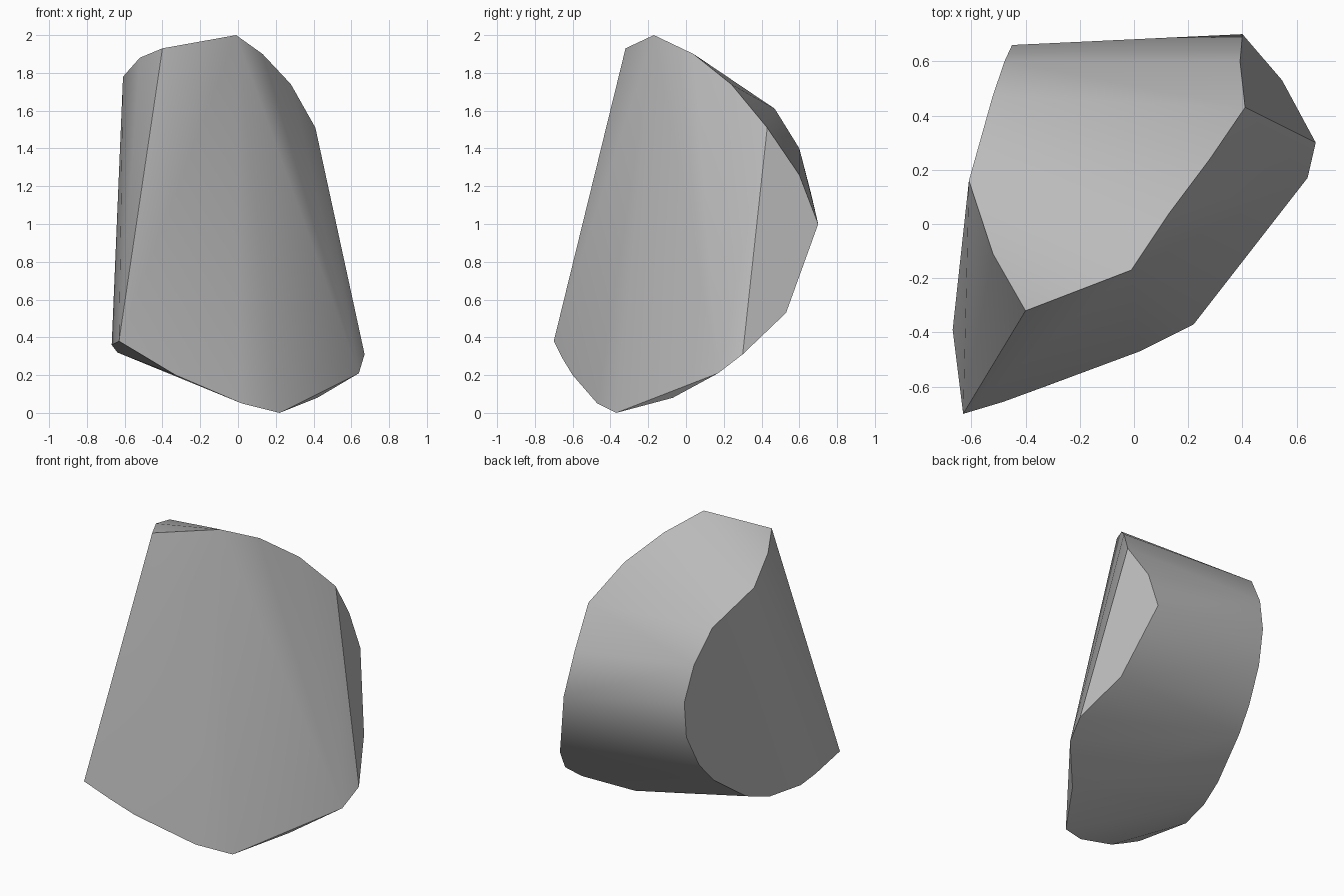
import bpy
import bmesh
import math
from mathutils import Vector

default_cube = bpy.data.objects.get("Cube")
if default_cube:
    bpy.data.objects.remove(default_cube, do_unlink=True)


def make_material(name, colour):
    material = bpy.data.materials.new(name)
    material.use_nodes = True
    material.diffuse_color = colour
    shader = material.node_tree.nodes["Principled BSDF"]
    shader.inputs["Base Color"].default_value = colour
    return material


def outline_on_plane(offset, slope_y, slope_z, outline):
    """Lift a side outline of (y, z) points onto a slanted cut plane."""
    return [Vector((offset + slope_y * y + slope_z * z, y, z)) for y, z in outline]


# Flat fracture on the -x side, a rounded outline on a slanted plane
minus_x_fracture = outline_on_plane(-.551, .251, -.055, [
    (.16, 1.78), (.47, 1.61), (.6, 1.4), (.66, 1.17), (.63, .93), (.52, .71),
    (.4, .57), (.14, .38), (-.04, .32), (-.28, .32), (-.39, .36)])

# Smaller fracture on the +x side
plus_x_fracture = outline_on_plane(.836, -.37, -.177, [
    (.43, 1.51), (.6, 1.26), (.7, 1), (.53, .53), (.3, .31)])

# Rim of the broad leaning front, upper then lower edge
upper_rim = [Vector(p) for p in [
    (-.52, -.11, 1.88), (-.4, -.32, 1.93), (-.01, -.17, 2),
    (.13, .04, 1.9), (.28, .24, 1.74)]]
lower_rim = [Vector(p) for p in [
    (.64, .17, .21), (.42, -.07, .08), (.22, -.37, 0), (.02, -.47, .05),
    (-.33, -.6, .2), (-.48, -.655, .29), (-.63, -.7, .38)]]

# Wrap all rims in one closed convex stone
bm = bmesh.new()
for rim in (minus_x_fracture, plus_x_fracture, upper_rim, lower_rim):
    for point in rim:
        bm.verts.new(point)
hull = bmesh.ops.convex_hull(bm, input=bm.verts[:])
loose = [v for v in bm.verts if not v.link_faces]
bmesh.ops.delete(bm, geom=loose, context="VERTS")

# Merge the nearly coplanar triangles into clean fracture faces
bmesh.ops.dissolve_limit(bm, angle_limit=math.radians(4),
                         verts=bm.verts[:], edges=bm.edges[:])
bmesh.ops.recalc_face_normals(bm, faces=bm.faces[:])

mesh = bpy.data.meshes.new("rock")
bm.to_mesh(mesh)
bm.free()
rock = bpy.data.objects.new("rock", mesh)
bpy.context.collection.objects.link(rock)
mesh.materials.append(make_material("stone grey", (.5, .5, .5, 1)))

# Soft shading with crisp fracture edges
bpy.ops.object.select_all(action="DESELECT")
rock.select_set(True)
bpy.context.view_layer.objects.active = rock
bpy.ops.object.shade_smooth_by_angle(angle=math.radians(30))
